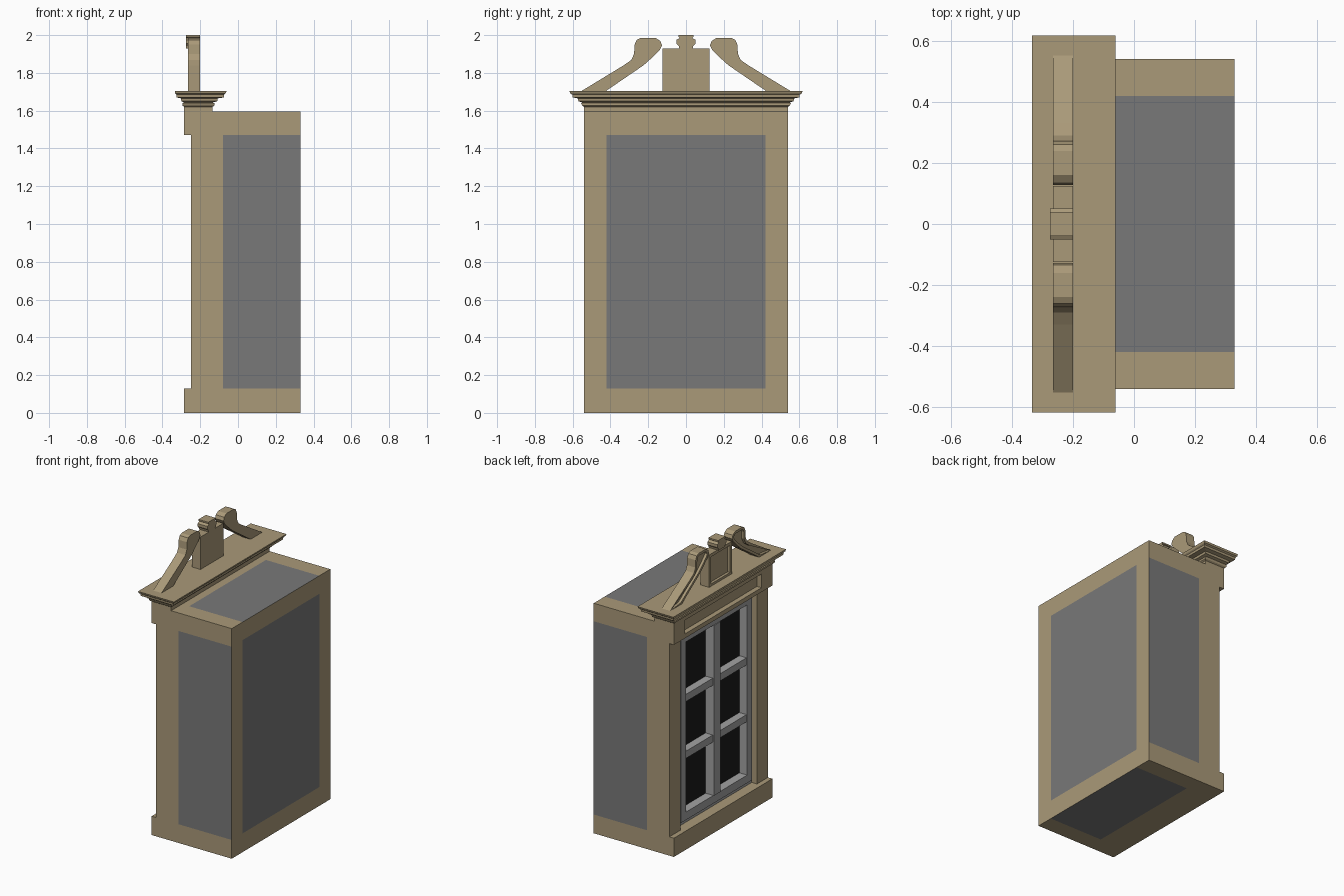
import bpy, bmesh

if "Cube" in bpy.data.objects:
    bpy.data.objects.remove(bpy.data.objects["Cube"])


def material(name, c):
    m = bpy.data.materials.new(name)
    m.diffuse_color = (*c, 1)
    m.use_nodes = True
    m.node_tree.nodes["Principled BSDF"].inputs["Base Color"].default_value = m.diffuse_color
    return m


STONE = material("stone", (0.40, 0.32, 0.19))
GREY = material("grey_panel", (0.19, 0.19, 0.19))
FRAME = material("painted_frame", (0.36, 0.36, 0.36))
GLASS = material("dark_glass", (0.01, 0.01, 0.01))


def finish(name, bm, *mats):
    bmesh.ops.recalc_face_normals(bm, faces=bm.faces)
    me = bpy.data.meshes.new(name)
    bm.to_mesh(me)
    bm.free()
    for m in mats:
        me.materials.append(m)
    ob = bpy.data.objects.new(name, me)
    bpy.context.collection.objects.link(ob)
    return ob


def add_box(bm, x0, x1, y0, y1, z0, z1):
    vs = bmesh.ops.create_cube(bm, size=1)["verts"]
    for v in vs:
        v.co = (x0 if v.co.x < 0 else x1, y0 if v.co.y < 0 else y1, z0 if v.co.z < 0 else z1)


def boxes(name, mat, *dims):
    bm = bmesh.new()
    for d in dims:
        add_box(bm, *d)
    return finish(name, bm, mat)


def plate(name, pts, x0, x1, inset=0, depth=0.018):
    """Extrude a (y, z) outline from x0 (front) to x1, with a sunk front panel."""
    bm = bmesh.new()
    front = bm.faces.new([bm.verts.new((x0, y, z)) for y, z in pts])
    back = bm.faces.new([bm.verts.new((x1, y, z)) for y, z in pts])
    a, b = list(front.verts), list(back.verts)
    for i in range(len(a)):
        j = (i + 1) % len(a)
        bm.faces.new((a[i], a[j], b[j], b[i]))
    bmesh.ops.recalc_face_normals(bm, faces=bm.faces)
    if inset:
        bmesh.ops.inset_region(bm, faces=[front], thickness=inset)
        rim = bmesh.ops.inset_region(bm, faces=[front], thickness=0.0005)
        for v in front.verts:
            v.co.x += depth
    return finish(name, bm, STONE)


# Main body: stone borders with flush grey panels
bm = bmesh.new()
add_box(bm, -0.08, 0.33, -0.54, 0.54, 0, 1.595)
for co, no in [((0, -.42, 0), (0, 1, 0)), ((0, .42, 0), (0, 1, 0)),
               ((0, 0, .13), (0, 0, 1)), ((0, 0, 1.47), (0, 0, 1))]:
    bmesh.ops.bisect_plane(bm, geom=bm.verts[:] + bm.edges[:] + bm.faces[:], plane_co=co, plane_no=no)
for f in bm.faces:
    c, n = f.calc_center_median(), f.normal
    in_y = abs(n.y) > .5 or abs(c.y) < .42
    in_z = abs(n.z) > .5 or .13 < c.z < 1.47
    f.material_index = int(in_y and in_z)
finish("body", bm, STONE, GREY)

# Stone surround of the window
boxes("base_plinth", STONE, (-0.285, -0.08, -0.54, 0.54, 0, 0.13))
boxes("pilasters", STONE, *[(-0.25, -0.08, *sorted((s * .42, s * .54)), .13, 1.47) for s in (-1, 1)])
boxes("frieze", STONE,
      (-0.25, -0.08, -0.54, 0.54, 1.47, 1.595),
      (-0.285, -0.25, -0.54, 0.54, 1.47, 1.50),
      (-0.285, -0.25, -0.54, -0.42, 1.50, 1.595),
      (-0.285, -0.25, 0.42, 0.54, 1.50, 1.595),
      (-0.285, -0.135, -0.54, 0.54, 1.595, 1.625))

# Window: outer frame, sash, glazing bars, glass
boxes("window_outer_frame", FRAME,
      *[(-0.21, -0.15, *sorted((s * .375, s * .42)), .13, 1.47) for s in (-1, 1)],
      (-0.21, -0.15, -.375, .375, .13, .17), (-0.21, -0.15, -.375, .375, 1.43, 1.47))
boxes("window_sash", FRAME,
      *[(-0.235, -0.16, *sorted((s * .335, s * .39)), .165, 1.45) for s in (-1, 1)],
      (-0.235, -0.16, -.335, .335, .165, .22), (-0.235, -0.16, -.335, .335, 1.40, 1.45),
      (-0.24, -0.16, -.035, .035, .22, 1.40))
boxes("glazing_bars", FRAME,
      *[(-0.23, -0.16, *sorted((s * .035, s * .335)), z - .025, z + .025)
        for s in (-1, 1) for z in (.613, 1.007)])
boxes("window_glass", GLASS, (-0.175, -0.15, -.36, .36, .19, 1.43))

# Moulded cornice: stacked rings (z, x min, x max, half width)
rings = [(1.62, -.285, -.135, .54), (1.627, -.295, -.125, .55), (1.64, -.295, -.125, .555),
         (1.643, -.285, -.135, .548), (1.65, -.30, -.11, .57), (1.665, -.302, -.108, .572),
         (1.67, -.325, -.075, .60), (1.685, -.327, -.073, .602), (1.692, -.333, -.065, .613),
         (1.705, -.335, -.06, .617)]
bm = bmesh.new()
loops = [[bm.verts.new((x, y, z)) for x, y in ((a, -h), (b, -h), (b, h), (a, h))]
         for z, a, b, h in rings]
for lo, hi in zip(loops, loops[1:]):
    for i in range(4):
        j = (i + 1) % 4
        bm.faces.new((lo[i], lo[j], hi[j], hi[i]))
bm.faces.new(loops[0])
bm.faces.new(loops[-1])
finish("cornice", bm, STONE)

# Broken pediment: two mirrored scrolls, central block and finial
scroll = [(.56, 1.70), (.43, 1.70), (.225, 1.84), (.175, 1.885), (.14, 1.92), (.127, 1.945),
          (.135, 1.968), (.16, 1.985), (.24, 1.985), (.26, 1.975), (.272, 1.95),
          (.275, 1.90), (.29, 1.868), (.33, 1.84)]
for side, s in (("left", 1), ("right", -1)):
    plate("pediment_scroll_" + side, [(s * y, z) for y, z in scroll], -0.265, -0.20, 0.018)
plate("pediment_block", [(-.125, 1.70), (.125, 1.70), (.125, 1.93), (-.125, 1.93)], -0.265, -0.20, 0.03)
half = [(.035, 1.93), (.038, 1.942), (.05, 1.955), (.05, 1.975), (.032, 1.985), (.04, 1.99), (.04, 2.0)]
plate("finial", half + [(-y, z) for y, z in reversed(half)], -0.275, -0.20)
